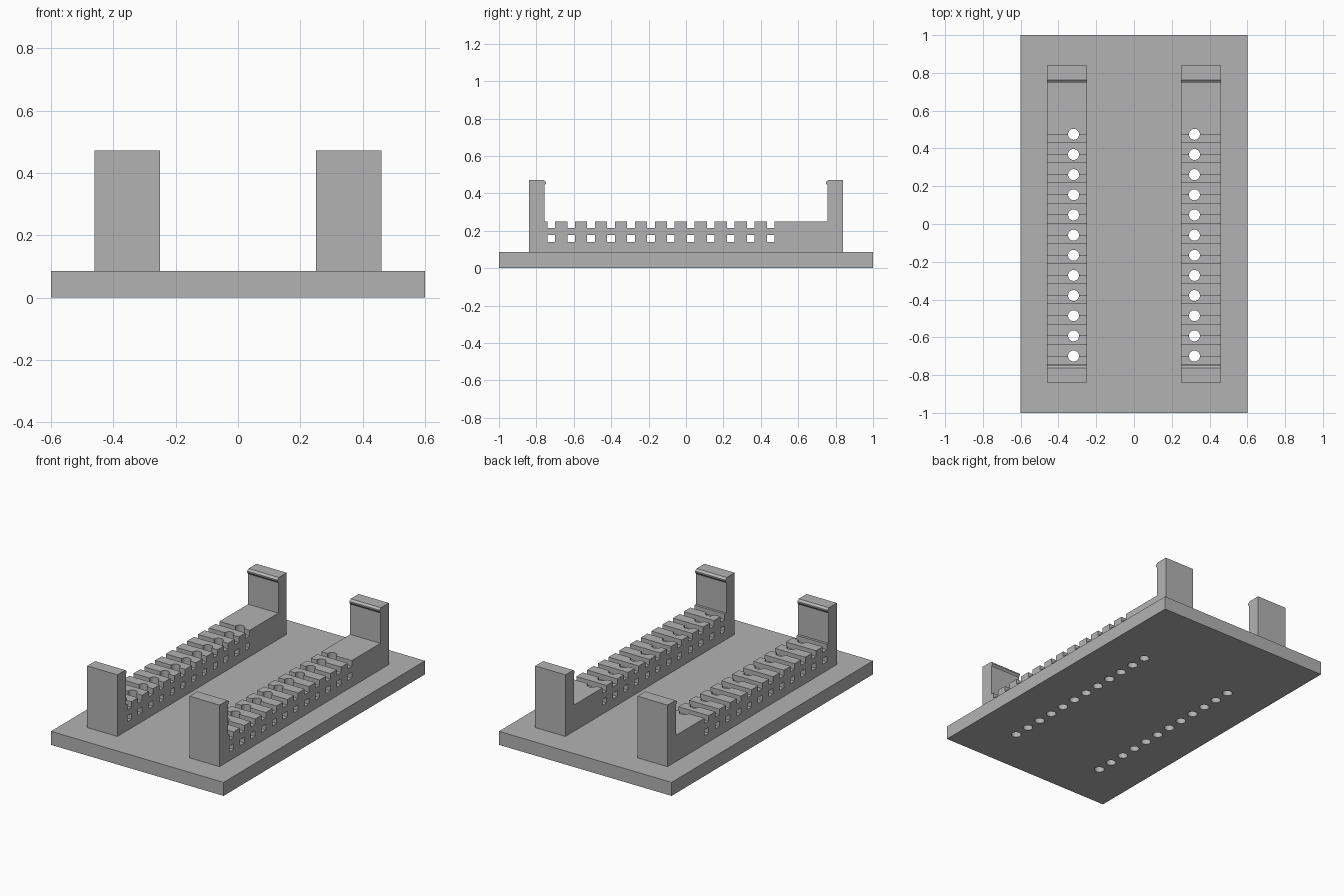
import bpy, bmesh, math
from mathutils import Matrix, Vector

cube = bpy.data.objects.get("Cube")
if cube:
    bpy.data.objects.remove(cube, do_unlink=True)

SLOTS, PITCH, FIRST, WIDTH = 12, 0.1067, -0.721, 0.041
BASE_TOP, RAIL_TOP, NOTCH_Z, POST_TOP = 0.085, 0.25, 0.215, 0.472
RAIL_IN, RAIL_OUT, HOLE_X = 0.25, 0.46, 0.32
slot_centres = [FIRST + i * PITCH for i in range(SLOTS)]

grey = bpy.data.materials.new("plain grey")
grey.use_nodes = True
colour = (0.45, 0.45, 0.45, 1)
grey.diffuse_color = colour
grey.node_tree.nodes["Principled BSDF"].inputs["Base Color"].default_value = colour


def finish(bm, name):
    bmesh.ops.recalc_face_normals(bm, faces=bm.faces)
    mesh = bpy.data.meshes.new(name)
    bm.to_mesh(mesh)
    bm.free()
    mesh.materials.append(grey)
    obj = bpy.data.objects.new(name, mesh)
    bpy.context.collection.objects.link(obj)
    return obj


def add_box(bm, low, high):
    low, high = Vector(low), Vector(high)
    bmesh.ops.create_cube(bm, size=1, matrix=Matrix.Translation((low + high) / 2)
                          @ Matrix.Diagonal((*(high - low), 1)))


def cut(obj, cutters):
    bpy.context.view_layer.objects.active = obj
    for cutter in cutters:
        mod = obj.modifiers.new("holes", 'BOOLEAN')
        mod.operation, mod.solver, mod.object = 'DIFFERENCE', 'EXACT', cutter
        bpy.ops.object.modifier_apply(modifier=mod.name)
    bpy.ops.object.select_all(action='DESELECT')
    obj.select_set(True)
    bpy.ops.object.shade_smooth_by_angle(angle=math.radians(30))


# Cutters: square cross slots and round vertical holes
bm = bmesh.new()
for y in slot_centres:
    add_box(bm, (-0.55, y - WIDTH / 2, 0.14), (0.55, y + WIDTH / 2, 0.177))
slot_cutter = finish(bm, "square_slot_cutter")

bm = bmesh.new()
for y in slot_centres:
    for side in (-1, 1):
        bmesh.ops.create_cone(bm, cap_ends=True, segments=32, radius1=0.029, radius2=0.029,
                              depth=1, matrix=Matrix.Translation((side * HOLE_X, y + 0.022, 0.2)))
hole_cutter = finish(bm, "round_hole_cutter")

# Base plate
bm = bmesh.new()
add_box(bm, (-0.6, -1, 0), (0.6, 1, BASE_TOP))
cut(finish(bm, "base_plate"), [hole_cutter])

# Rail profile: end posts with snap lips, and a notched top between them
lip = [(0.84, POST_TOP), (0.762, POST_TOP), (0.757, 0.467), (0.748, 0.461),
       (0.748, 0.453), (0.757, 0.441), (0.757, RAIL_TOP)]
notches = []
for y in slot_centres:
    a, b = y - WIDTH / 2, y + WIDTH / 2
    notches += [(a, RAIL_TOP), (a, NOTCH_Z), (b, NOTCH_Z), (b, RAIL_TOP)]
profile = [(-0.84, BASE_TOP)] + [(-y, z) for y, z in lip] + notches + lip[::-1] + [(0.84, BASE_TOP)]

for side, name in ((1, "left_rail"), (-1, "right_rail")):
    bm = bmesh.new()
    face = bm.faces.new([bm.verts.new((side * RAIL_IN, y, z)) for y, z in profile])
    ext = bmesh.ops.extrude_face_region(bm, geom=[face])
    moved = [v for v in ext["geom"] if isinstance(v, bmesh.types.BMVert)]
    bmesh.ops.translate(bm, verts=moved, vec=(side * (RAIL_OUT - RAIL_IN), 0, 0))
    cut(finish(bm, name), [slot_cutter, hole_cutter])

for cutter in (slot_cutter, hole_cutter):
    bpy.data.objects.remove(cutter, do_unlink=True)
